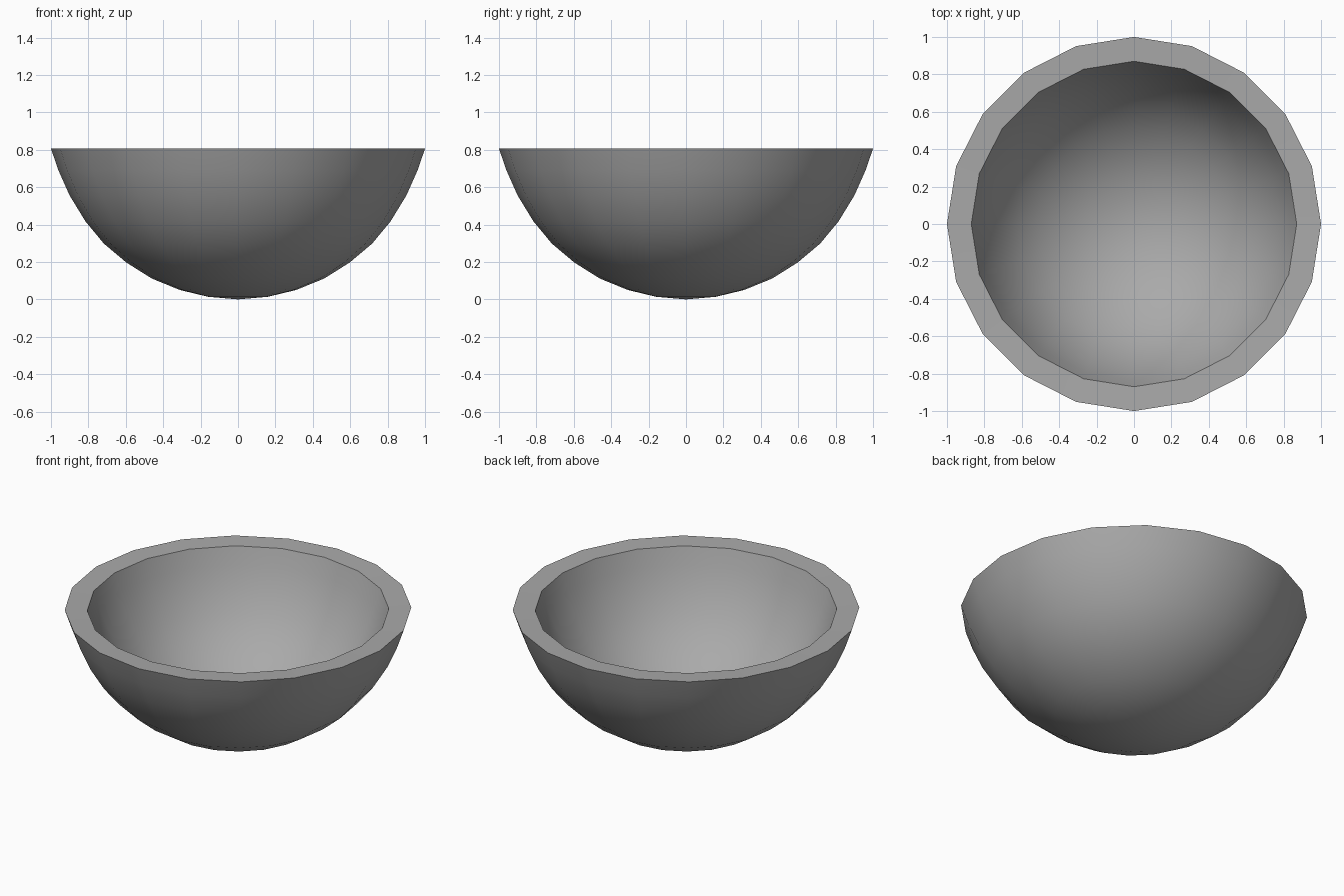
import bpy, bmesh, math

if "Cube" in bpy.data.objects:
    bpy.data.objects.remove(bpy.data.objects["Cube"])

SIDES = 20
RIM_Z = 0.806
INNER_RIM = (0.87, 0.801)
FLOOR = 0.065

# Outer half profile (radius, height) from the first ring up to the rim
outer = [(0.16, 0.014), (0.31, 0.05), (0.46, 0.111), (0.597, 0.197),
         (0.717, 0.298), (0.815, 0.416), (0.90, 0.555), (0.96, 0.69), (1.0, RIM_Z)]
# Inner profile: the outer one shrunk to fit between floor and inner rim
z_scale = (INNER_RIM[1] - FLOOR) / RIM_Z
inner = [(r * INNER_RIM[0], FLOOR + z * z_scale) for r, z in reversed(outer)]

bm = bmesh.new()


def ring(r, z):
    return [bm.verts.new((r * math.cos(2 * math.pi * i / SIDES),
                          r * math.sin(2 * math.pi * i / SIDES), z))
            for i in range(SIDES)]


# Walls and flat rim
rings = [ring(r, z) for r, z in outer + inner]
for a, b in zip(rings, rings[1:]):
    for i in range(SIDES):
        j = (i + 1) % SIDES
        bm.faces.new((a[i], a[j], b[j], b[i]))

# Poles closing the outside and inside bottoms
for loop, z in ((rings[0], 0.0), (rings[-1], FLOOR)):
    pole = bm.verts.new((0, 0, z))
    for i in range(SIDES):
        bm.faces.new((loop[i], loop[(i + 1) % SIDES], pole))

bmesh.ops.recalc_face_normals(bm, faces=bm.faces)
mesh = bpy.data.meshes.new("bowl")
bm.to_mesh(mesh)
bm.free()
bowl = bpy.data.objects.new("bowl", mesh)
bpy.context.collection.objects.link(bowl)

# Dark grey surface
grey = bpy.data.materials.new("dark_grey")
grey.diffuse_color = (0.4, 0.4, 0.4, 1)
grey.use_nodes = True
grey.node_tree.nodes["Principled BSDF"].inputs["Base Color"].default_value = grey.diffuse_color
mesh.materials.append(grey)

# Smooth walls with crisp rim edges
bpy.context.view_layer.objects.active = bowl
bowl.select_set(True)
bpy.ops.object.shade_smooth_by_angle(angle=math.radians(35))
